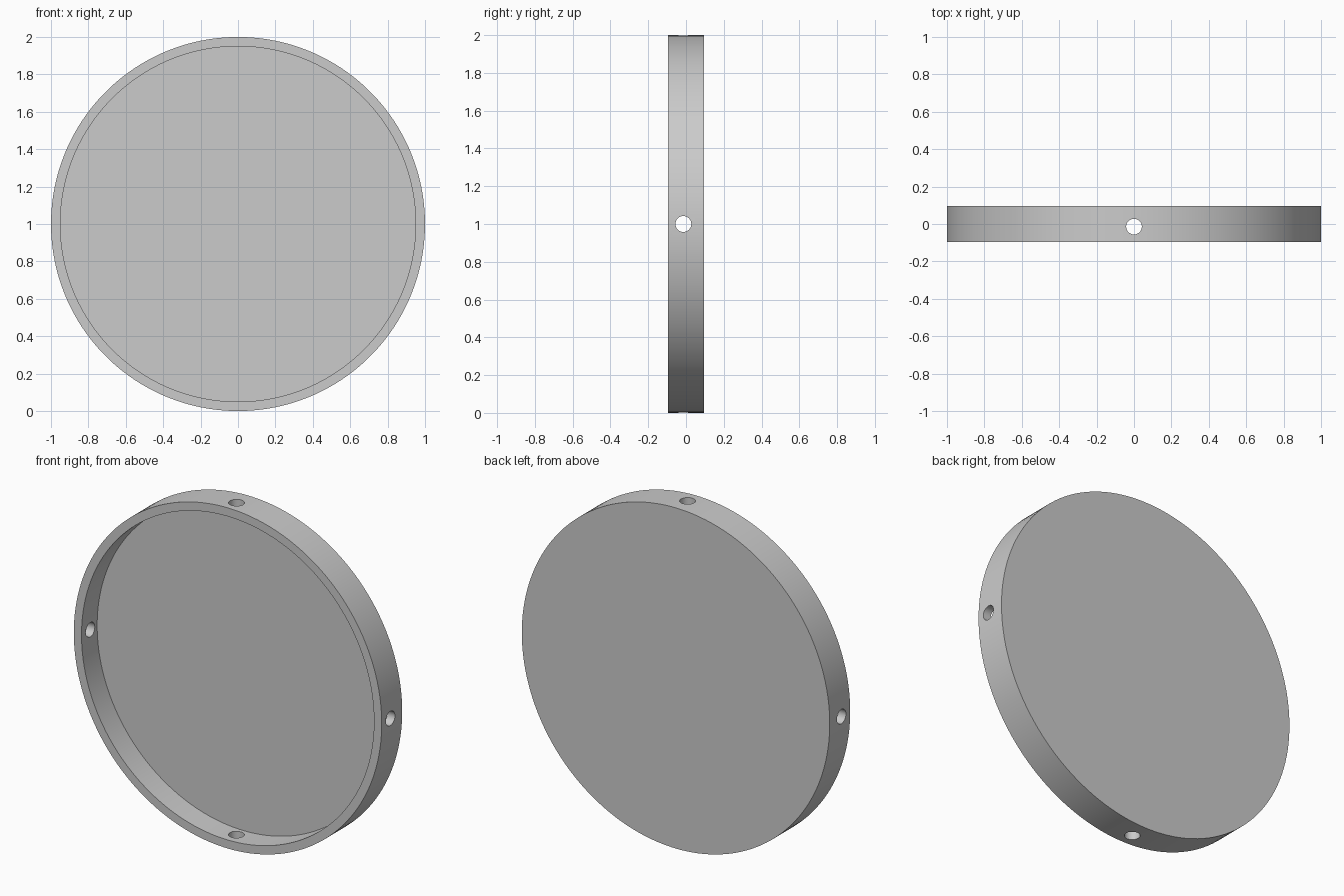
import bpy
import bmesh
import math
from mathutils import Matrix, Vector

cube = bpy.data.objects.get("Cube")
if cube:
    bpy.data.objects.remove(cube, do_unlink=True)

RADIUS, INNER = 1.0, 0.95
HALF = 0.095          # half the depth of the dish
FLOOR = 0.05          # inner face of the back plate
HOLE_Y, HOLE_R = -0.014, 0.042
CENTRE = Vector((0, 0, 1))

grey = bpy.data.materials.new("plain_grey")
grey.use_nodes = True
colour = (0.6, 0.6, 0.6, 1)
grey.diffuse_color = colour
grey.node_tree.nodes["Principled BSDF"].inputs["Base Color"].default_value = colour


def add_object(name, bm):
    mesh = bpy.data.meshes.new(name)
    bmesh.ops.recalc_face_normals(bm, faces=bm.faces)
    bm.to_mesh(mesh)
    bm.free()
    mesh.materials.append(grey)
    obj = bpy.data.objects.new(name, mesh)
    bpy.context.collection.objects.link(obj)
    return obj


# Dish: a closed wall-and-floor profile turned around the y axis
steps = 144
profile = [(RADIUS, HALF), (RADIUS, -HALF), (INNER, -HALF), (INNER, FLOOR)]
bm = bmesh.new()
rings = []
for r, y in profile:
    angles = [2 * math.pi * (i + 0.5) / steps for i in range(steps)]
    rings.append([bm.verts.new((r * math.cos(a), y, 1 + r * math.sin(a))) for a in angles])
for a, b in zip(rings, rings[1:]):
    for i in range(steps):
        j = (i + 1) % steps
        bm.faces.new((a[i], a[j], b[j], b[i]))
bm.faces.new(rings[0])     # back plate
bm.faces.new(rings[-1])    # floor inside
dish = add_object("round_dish", bm)

# Four rim holes: one drill along x and one along z, each through both walls
for axis, label in (("Y", "side"), ("X", "upright")):
    turn = Matrix.Rotation(math.pi / 2, 4, "Y") if axis == "Y" else Matrix.Identity(4)
    place = Matrix.Translation(CENTRE + Vector((0, HOLE_Y, 0))) @ turn
    bm = bmesh.new()
    bmesh.ops.create_cone(bm, cap_ends=True, segments=32, radius1=HOLE_R,
                          radius2=HOLE_R, depth=2.4, matrix=place)
    drill = add_object(label + "_drill", bm)
    drill.hide_render = True
    cut = dish.modifiers.new(label + "_holes", "BOOLEAN")
    cut.operation, cut.solver, cut.object = "DIFFERENCE", "EXACT", drill

# Apply the cuts and remove the drills
bpy.ops.object.select_all(action="DESELECT")
dish.select_set(True)
bpy.context.view_layer.objects.active = dish
for cut in list(dish.modifiers):
    drill = cut.object
    bpy.ops.object.modifier_apply(modifier=cut.name)
    bpy.data.objects.remove(drill, do_unlink=True)
bpy.ops.object.shade_smooth_by_angle(angle=math.radians(30))
